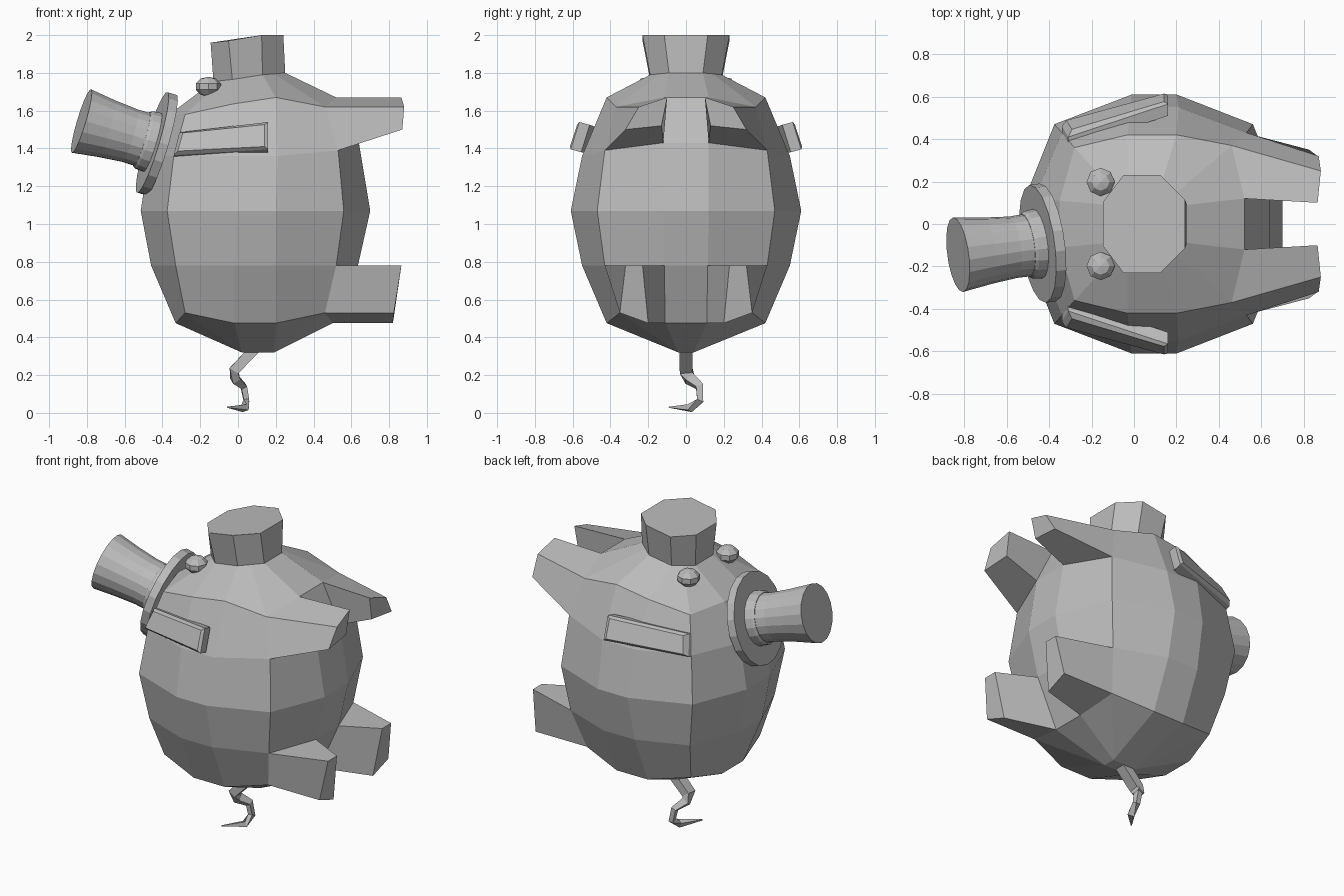
import bpy, bmesh, math
from mathutils import Vector

if "Cube" in bpy.data.objects:
    bpy.data.objects.remove(bpy.data.objects["Cube"])

gray = bpy.data.materials.new("plain_gray")
gray.diffuse_color = (0.5, 0.5, 0.5, 1)
gray.use_nodes = True
gray.node_tree.nodes["Principled BSDF"].inputs["Base Color"].default_value = gray.diffuse_color


def finish(name, bm):
    bmesh.ops.remove_doubles(bm, verts=bm.verts, dist=0.0005)
    bmesh.ops.recalc_face_normals(bm, faces=bm.faces)
    me = bpy.data.meshes.new(name)
    bm.to_mesh(me)
    bm.free()
    me.materials.append(gray)
    ob = bpy.data.objects.new(name, me)
    bpy.context.collection.objects.link(ob)
    return ob


def loft(name, rings):
    """Skin a list of equal-length closed rings and cap both ends."""
    bm = bmesh.new()
    vs = [[bm.verts.new(p) for p in r] for r in rings]
    n = len(vs[0])
    for a, b in zip(vs, vs[1:]):
        for i in range(n):
            j = (i + 1) % n
            bm.faces.new((a[i], a[j], b[j], b[i]))
    bm.faces.new(vs[0])
    bm.faces.new(vs[-1])
    return finish(name, bm)


def ring(half):
    """Mirror a half ring (y > 0, from +x round to -x) across y."""
    return half + [(x, -y, z) for x, y, z in reversed(half)]


def mirror(pts, s):
    return [(x, y * s, z) for x, y, z in pts]


# Body: twelve-sided rings stacked from the rump up to the snout
lower = [(.50, .11, .475), (.46, .35, .53), (.20, .42, .475),
         (-.02, .42, .475), (-.28, .35, .53), (-.33, .11, .475)]
hip = [(.635, .115, .78), (.52, .43, .78), (.20, .55, .78),
       (-.02, .55, .78), (-.33, .43, .78), (-.46, .115, .78)]
belly = [(.70, .12, 1.07), (.56, .47, 1.07), (.20, .61, 1.07),
         (-.01, .61, 1.07), (-.375, .47, 1.07), (-.515, .12, 1.07)]
chest = [(.64, .12, 1.43), (.53, .43, 1.39), (.21, .55, 1.36),
         (-.02, .55, 1.36), (-.34, .43, 1.36), (-.47, .12, 1.36)]
neck = [(.52, .12, 1.67), (.46, .37, 1.62), (.20, .42, 1.67),
        (-.03, .42, 1.635), (-.28, .36, 1.58), (-.35, .11, 1.59)]
muzzle = [(.25, .09, 1.80), (.19, .14, 1.795), (.13, .19, 1.79),
          (-.03, .19, 1.765), (-.08, .14, 1.76), (-.13, .09, 1.755)]
rump = [(.19, .04, .32)] * 3 + [(.02, .04, .32)] * 3
loft("body", [ring(r) for r in (rump, lower, hip, belly, chest, neck, muzzle)])

# Snout: flared eight-sided plug
snout_low = [muzzle[i] for i in (0, 2, 3, 5)]
snout_top = [(.24, .115, 2.0), (.125, .23, 2.0), (-.05, .23, 1.97), (-.145, .105, 1.96)]
loft("snout", [ring(snout_low), ring(snout_top)])

# Legs grow from the corner panels of the body; ears lie on the sides
front_end = [(.865, .10, 1.67), (.88, .25, 1.62), (.87, .32, 1.50), (.86, .13, 1.52)]
rear_end = [(.865, .23, .78), (.865, .32, .78), (.825, .35, .53), (.82, .20, .475)]
ear_out = [(.16, .585, 1.545), (.16, .63, 1.40), (-.34, .48, 1.37), (-.31, .43, 1.49)]
ear_in = [(x, y - .075, z - .02) for x, y, z in ear_out]
mid = sum((Vector(p) for p in ear_out), Vector()) / 4
ear_rim = [Vector(p) - Vector((0, .02, .005)) for p in ear_out]
ear_face = [mid + Vector(((p[0] - mid.x) * .92, (p[1] - mid.y) * .84, (p[2] - mid.z) * .8))
            for p in ear_out]
for side, s in (("left", 1), ("right", -1)):
    loft("front_leg_" + side, [mirror([neck[0], neck[1], chest[1], chest[0]], s),
                               mirror(front_end, s)])
    loft("rear_leg_" + side, [mirror([hip[0], hip[1], lower[1], lower[0]], s),
                              mirror(rear_end, s)])
    loft("ear_" + side, [mirror(r, s) for r in (ear_in, ear_rim, ear_face)])
    # Eyes: small faceted balls
    bm = bmesh.new()
    bmesh.ops.create_uvsphere(bm, u_segments=8, v_segments=5, radius=.07)
    for v in bm.verts:
        v.co = Vector((v.co.x - .157, v.co.y + .198 * s, v.co.z * .75 + 1.727))
    finish("eye_" + side, bm)


# Top hat: turned profiles (distance along axis, radius), tilted to one side
def turned(name, profile, sides=18):
    base, axis = Vector((-.43, -.09, 1.425)), Vector((-.4, -.055, .12)).normalized()
    q = axis.to_track_quat('Z', 'Y')
    rings = [[base + q @ Vector((r * math.cos(a), r * math.sin(a), t))
              for a in (2 * math.pi * i / sides for i in range(sides))]
             for t, r in profile]
    return loft(name, rings)


turned("hat_brim", [(-.025, .28), (.025, .28)])
turned("hat_band", [(.02, .165), (.07, .16), (.085, .15)])
turned("hat_crown", [(.02, .148), (.15, .146), (.28, .158), (.42, .177)])

# Tail: tapering crooked strip with a square section (x, y, z, half width)
path = [(.09, 0, .34, .035), (-.02, 0, .225, .033), (-.015, .02, .18, .028),
        (.03, .072, .14, .02), (.045, .075, .065, .018), (.035, .02, .025, .02),
        (-.055, -.09, .03, .003)]
rings = []
for i, (x, y, z, r) in enumerate(path):
    a, b = path[max(i - 1, 0)], path[min(i + 1, len(path) - 1)]
    d = (Vector(b[:3]) - Vector(a[:3])).normalized()
    u = (Vector((0, 1, 0)) - d * d.y).normalized()
    w = d.cross(u)
    rings.append([Vector((x, y, max(z, 0))) + u * r * p + w * r * .8 * q
                  for p, q in ((1, 1), (-1, 1), (-1, -1), (1, -1))])
loft("tail", rings)
